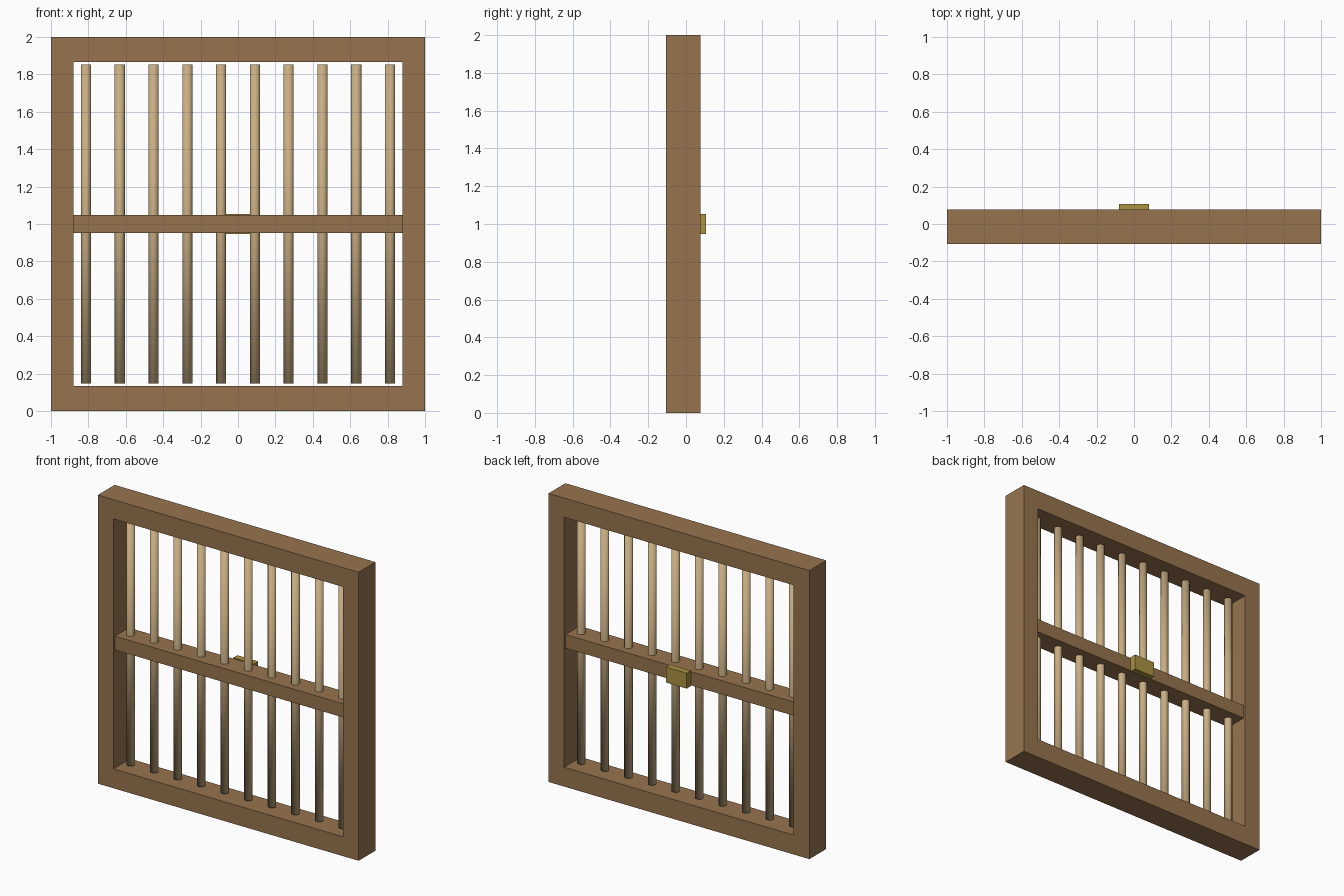
import bpy, bmesh

if "Cube" in bpy.data.objects:
    bpy.data.objects.remove(bpy.data.objects["Cube"])

FRONT, BACK = -0.107, 0.077      # frame depth range
MID = (FRONT + BACK) / 2


def material(name, rgb):
    m = bpy.data.materials.new(name)
    m.diffuse_color = (*rgb, 1)
    m.use_nodes = True
    m.node_tree.nodes["Principled BSDF"].inputs["Base Color"].default_value = m.diffuse_color
    return m


wood = material("brown_wood", (0.31, 0.175, 0.078))
pale = material("pale_wood", (0.58, 0.42, 0.225))
brass = material("brass", (0.41, 0.29, 0.055))


def box(name, lo, hi, mat):
    bpy.ops.mesh.primitive_cube_add(
        size=1, location=[(a + b) / 2 for a, b in zip(lo, hi)])
    ob = bpy.context.object
    ob.name = name
    ob.scale = [b - a for a, b in zip(lo, hi)]
    bpy.ops.object.transform_apply(location=False, rotation=False, scale=True)
    ob.data.materials.append(mat)
    return ob


# Outer frame: a rectangular ring extruded through its depth
def rect(bm, x, z0, z1):
    return [bm.verts.new((px, FRONT, pz))
            for px, pz in ((-x, z0), (x, z0), (x, z1), (-x, z1))]


bm = bmesh.new()
outer = rect(bm, 1.0, 0.0, 2.0)
inner = rect(bm, 0.88, 0.134, 1.866)
for i in range(4):
    j = (i + 1) % 4
    bm.faces.new((outer[i], outer[j], inner[j], inner[i]))
ring = bmesh.ops.extrude_face_region(bm, geom=bm.faces[:], use_keep_orig=True)
moved = [v for v in ring["geom"] if isinstance(v, bmesh.types.BMVert)]
bmesh.ops.translate(bm, verts=moved, vec=(0, BACK - FRONT, 0))
bmesh.ops.recalc_face_normals(bm, faces=bm.faces[:])
mesh = bpy.data.meshes.new("window_frame")
bm.to_mesh(mesh)
bm.free()
mesh.materials.append(wood)
bpy.context.collection.objects.link(bpy.data.objects.new("window_frame", mesh))

# Middle rail, set slightly inside the frame faces
box("middle_rail", (-0.88, FRONT + 0.015, 0.953), (0.88, BACK - 0.015, 1.048), wood)

# Latch plate on the back of the rail
box("latch_plate", (-0.08, BACK - 0.015, 0.947), (0.08, 0.107, 1.054), brass)

# Row of round bars, smooth over their ends
COUNT, STEP = 10, 0.1806
for i in range(COUNT):
    x = (i - (COUNT - 1) / 2) * STEP
    bpy.ops.mesh.primitive_cylinder_add(
        vertices=12, radius=0.027, depth=1.704, location=(x, MID, 1.0))
    bar = bpy.context.object
    bar.name = f"bar_{i + 1}"
    bar.data.materials.append(pale)
    bpy.ops.object.shade_smooth()
